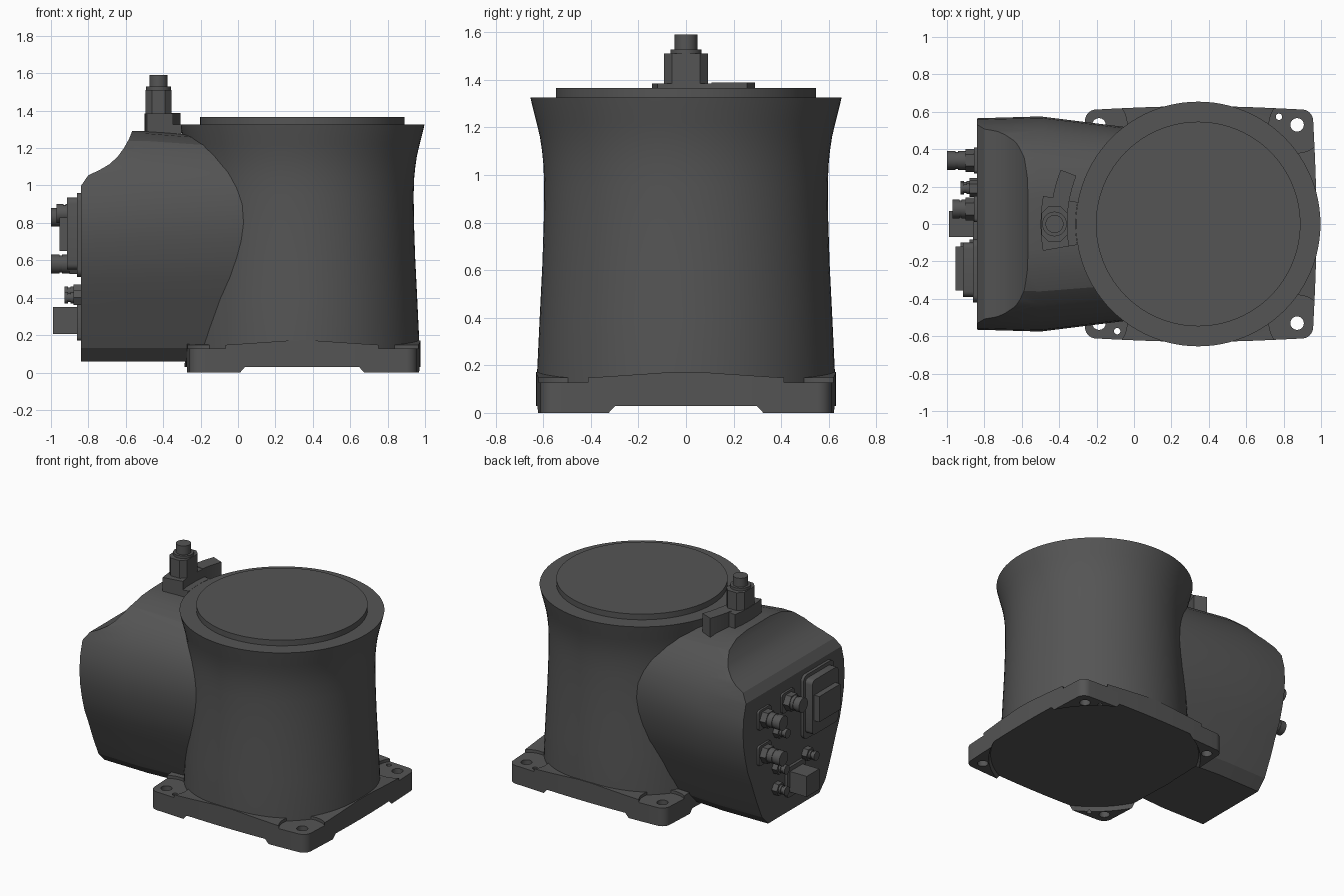
import bpy, bmesh
from math import pi, sin, cos, radians, asin
from mathutils import Matrix, Vector

if "Cube" in bpy.data.objects:
    bpy.data.objects.remove(bpy.data.objects["Cube"])

CX = 0.343  # axis of the main column
dark = bpy.data.materials.new("dark_grey")
dark.diffuse_color = (0.09, 0.09, 0.09, 1)
dark.use_nodes = True
dark.node_tree.nodes["Principled BSDF"].inputs["Base Color"].default_value = dark.diffuse_color


def smooth(ob, angle=30):
    bpy.ops.object.select_all(action='DESELECT')
    ob.select_set(True)
    bpy.context.view_layer.objects.active = ob
    bpy.ops.object.shade_smooth_by_angle(angle=radians(angle))


def make(name, bm, angle=30):
    bmesh.ops.recalc_face_normals(bm, faces=bm.faces[:])
    me = bpy.data.meshes.new(name)
    bm.to_mesh(me)
    bm.free()
    me.materials.append(dark)
    ob = bpy.data.objects.new(name, me)
    bpy.context.collection.objects.link(ob)
    smooth(ob, angle)
    return ob


def loft(name, rings, angle=30):
    """Skin closed rings of points and cap both ends."""
    bm = bmesh.new()
    vs = [[bm.verts.new(p) for p in r] for r in rings]
    n = len(vs[0])
    for a, b in zip(vs, vs[1:]):
        for i in range(n):
            bm.faces.new((a[i], a[(i + 1) % n], b[(i + 1) % n], b[i]))
    bm.faces.new(vs[0][::-1])
    bm.faces.new(vs[-1])
    return make(name, bm, angle)


def revolve(name, prof, centre, along='z', segs=32, angle=30):
    """Stack of (radius, distance) circles along +z or -x."""
    c = Vector(centre)
    rings = []
    for r, d in prof:
        ring = []
        for i in range(segs):
            a = 2 * pi * i / segs
            u, v = r * cos(a), r * sin(a)
            ring.append(c + (Vector((u, v, d)) if along == 'z' else Vector((-d, u, v))))
        rings.append(ring)
    return loft(name, rings, angle)


def prism(name, pts, z0, z1):
    return loft(name, [[(x, y, z) for x, y in pts] for z in (z0, z1)])


def box(name, x, y, z, bevel=0.0):
    bm = bmesh.new()
    m = Matrix.LocRotScale(Vector(((x[0] + x[1]) / 2, (y[0] + y[1]) / 2, (z[0] + z[1]) / 2)), None,
                           Vector((x[1] - x[0], y[1] - y[0], z[1] - z[0])))
    bmesh.ops.create_cube(bm, size=1, matrix=m)
    if bevel:  # round the outline seen from behind
        es = [e for e in bm.edges if abs((e.verts[0].co - e.verts[1].co).normalized().x) > 0.9]
        bmesh.ops.bevel(bm, geom=es, offset=bevel, segments=4, profile=0.5, affect='EDGES')
    return make(name, bm)


def cut(ob, cutter):
    cutter.hide_render = True
    m = ob.modifiers.new("cut", 'BOOLEAN')
    m.operation, m.solver, m.object = 'DIFFERENCE', 'EXACT', cutter
    bpy.context.view_layer.objects.active = ob
    bpy.ops.object.modifier_apply(modifier=m.name)
    bpy.data.objects.remove(cutter)


# Flared main column and its top disc
column = [(0.628, 0.03), (0.626, 0.17), (0.615, 0.4), (0.604, 0.62), (0.598, 0.8), (0.596, 0.95),
          (0.599, 1.04), (0.605, 1.1), (0.614, 1.16), (0.628, 1.22), (0.641, 1.27), (0.654, 1.325)]
revolve("column", column, (CX, 0, 0), segs=96)
revolve("top_disc", [(0.547, 1.31), (0.547, 1.365)], (CX, 0, 0), segs=96)

# Base plate: rounded corners with gently bowed edges
x0, x1, hy, cr = -0.262, 0.958, 0.612, 0.06
corners = [(x1 - cr, hy - cr), (x0 + cr, hy - cr), (x0 + cr, cr - hy), (x1 - cr, cr - hy)]
edge_ends = [(x0 + cr, hy), (x0, cr - hy), (x1 - cr, -hy), (x1, hy - cr)]
outward = [(0, 1), (-1, 0), (0, -1), (1, 0)]
pts = []
for k, (cx, cy) in enumerate(corners):
    for i in range(9):
        a = pi / 2 * (k + i / 8)
        pts.append((cx + cr * cos(a), cy + cr * sin(a)))
    start = Vector(pts[-1])
    for i in range(1, 12):
        t = i / 12
        p = start.lerp(Vector(edge_ends[k]), t) + Vector(outward[k]) * 0.018 * sin(pi * t)
        pts.append((p.x, p.y))
plate = prism("base_plate", pts, 0, 0.172)

# Underside relief leaves four corner feet
cut(plate, revolve("relief", [(0.713, -0.02), (0.694, 0.03)], (CX, 0, 0), segs=96))
# Corner pockets with the plate top dipping towards them, bolt and pin holes
pocket = [(0.15, 0.128), (0.15, 0.148), (0.5, 0.173), (0.5, 0.3)]
for hx in (0.872, -0.187):
    for y in (0.53, -0.53):
        cut(plate, revolve("pocket", pocket, (hx, y, 0), segs=48))
        cut(plate, revolve("bolt_hole", [(0.036, -0.1), (0.036, 0.3)], (hx, y, 0)))
for hx, y in ((0.775, 0.573), (-0.09, -0.573)):
    cut(plate, revolve("pin_hole", [(0.017, -0.1), (0.017, 0.3)], (hx, y, 0), segs=24))
smooth(plate)

# Rear housing: bulging section lofted along x
half = [(0.29, 0.06), (0.36, 0.13), (0.42, 0.26), (0.476, 0.4), (0.52, 0.5), (0.548, 0.6), (0.568, 0.7),
        (0.575, 0.8), (0.567, 0.9), (0.54, 1.0), (0.5, 1.09), (0.43, 1.18), (0.36, 1.24), (0.25, 1.28), (0.13, 1.292)]
section = half + [(-y, z) for y, z in reversed(half)]


def slope(x, z):  # the roof drops slightly towards the column
    return z - max(0, x + 0.52) * 0.08 * max(0, (z - 0.9) / 0.39)


housing = loft("rear_housing", [[(x, y * s, slope(x, z)) for y, z in section]
                                for x, s in ((-0.84, 0.983), (-0.5, 1.0), (0.1, 0.87))])

# Concave scoop in the upper rear edge
scoop = [(-0.845, 0.99), (-0.80, 1.055), (-0.745, 1.08), (-0.69, 1.112), (-0.645, 1.152), (-0.61, 1.2),
         (-0.582, 1.25), (-0.562, 1.30), (-0.55, 1.4), (-1.0, 1.4), (-1.0, 0.99)]
cut(housing, loft("scoop", [[(x, y, z) for x, z in scoop] for y in (-0.8, 0.8)]))
smooth(housing, 19)

# Large rectangular socket on the rear face
box("socket_flange", (-0.86, -0.83), (-0.42, -0.08), (0.51, 0.96), 0.04)
box("socket_body", (-0.915, -0.85), (-0.39, -0.10), (0.55, 0.935), 0.03)
box("socket_plug", (-0.955, -0.90), (-0.355, -0.12), (0.65, 0.83))

# Square network port
box("port_flange", (-0.86, -0.83), (-0.10, 0.10), (0.17, 0.38), 0.02)
box("port_body", (-0.99, -0.84), (-0.07, 0.07), (0.205, 0.35))

# Round connectors: square flange, hexagon nut, stepped barrel
big = [(0.05, 0), (0.05, 0.1), (0.046, 0.1), (0.046, 0.115), (0.05, 0.115), (0.05, 0.16)]
for i, (y, z, k) in enumerate([(0.34, 0.83, 1.0), (0.08, 0.85, 0.82), (0.34, 0.58, 1.0)]):
    box(f"connector_flange_{i}", (-0.855, -0.83), (y - 0.07, y + 0.07), (z - 0.07, z + 0.07), 0.02)
    revolve(f"connector_nut_{i}", [(0.062, 0), (0.062, 0.06)], (-0.84, y, z), 'x', 6)
    revolve(f"connector_barrel_{i}", [(r, d * k) for r, d in big], (-0.84, y, z), 'x')
small = [(0.03, 0), (0.03, 0.055), (0.024, 0.055), (0.024, 0.07), (0.031, 0.07), (0.031, 0.088)]
for i, (y, z) in enumerate([(0.19, 0.68), (0.2, 0.43), (0.2, 0.28), (-0.13, 0.4)]):
    revolve(f"small_connector_nut_{i}", [(0.046, 0), (0.046, 0.04)], (-0.84, y, z), 'x', 6)
    revolve(f"small_connector_barrel_{i}", [(r, d) for r, d in small], (-0.84, y, z), 'x', 24)


# Curved bracket on the housing roof, following the column rim
def arc(name, r0, r1, ya, yb, z0, z1):
    a0, a1 = (pi - asin(y / r1) for y in (ya, yb))
    angs = [a0 + (a1 - a0) * i / 10 for i in range(11)]
    p = [(CX + r1 * cos(a), r1 * sin(a)) for a in angs]
    p += [(CX + r0 * cos(a), r0 * sin(a)) for a in reversed(angs)]
    prism(name, p, z0, z1)


arc("bracket_base", 0.655, 0.842, -0.143, 0.15, 1.22, 1.325)
arc("bracket_block", 0.70, 0.842, -0.143, 0.15, 1.3, 1.385)
arc("bracket_tail", 0.70, 0.79, 0.12, 0.29, 1.2, 1.388)

# Upright connector on the bracket
sx, sy, ch = 0.07, 0.093, 0.035
octa = [(sx, sy - ch), (sx - ch, sy), (ch - sx, sy), (-sx, sy - ch),
        (-sx, ch - sy), (ch - sx, -sy), (sx - ch, -sy), (sx, ch - sy)]
prism("mast_body", [(x - 0.425, y) for x, y in octa], 1.3, 1.51)
revolve("mast_collar", [(0.066, 1.5), (0.066, 1.528)], (-0.425, 0, 0))
revolve("mast_tip", [(0.048, 1.5), (0.048, 1.59)], (-0.425, 0, 0))
